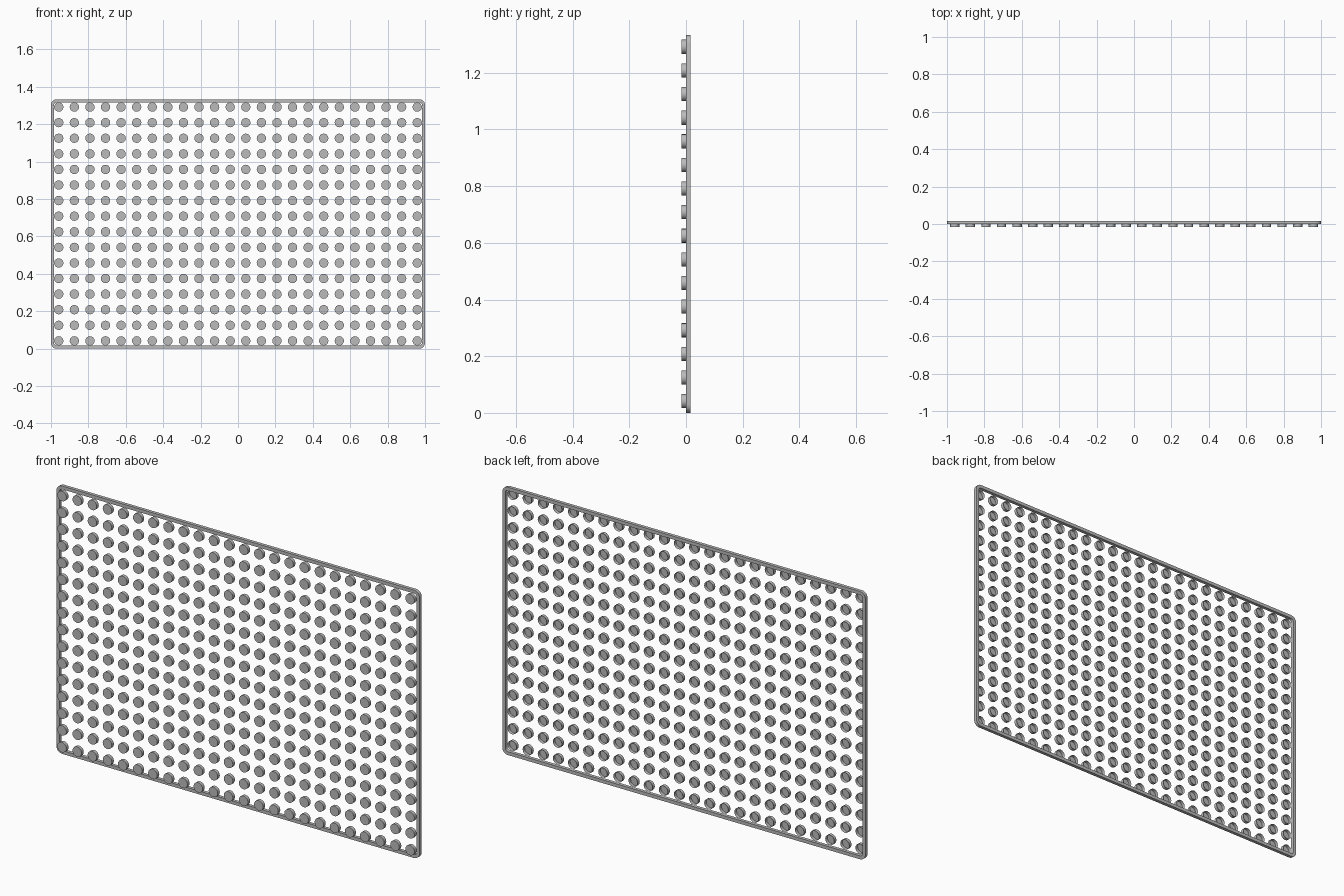
import bpy, bmesh
from math import sin, cos, pi

default = bpy.data.objects.get("Cube")
if default:
    bpy.data.objects.remove(default, do_unlink=True)

COLUMNS, ROWS = 24, 16
PITCH = 2 / COLUMNS
HEIGHT = PITCH * ROWS
DEPTH = PITCH / 5          # same for the rim depth, rim width and stud height
STUD_RADIUS = PITCH * 0.3
CORNER = 0.03

grey = bpy.data.materials.new("plain grey")
grey.use_nodes = True
colour = (0.5, 0.5, 0.5, 1)
grey.diffuse_color = colour
grey.node_tree.nodes["Principled BSDF"].inputs["Base Color"].default_value = colour


def add_object(name, bm):
    mesh = bpy.data.meshes.new(name)
    bm.to_mesh(mesh)
    bm.free()
    mesh.materials.append(grey)
    obj = bpy.data.objects.new(name, mesh)
    bpy.context.collection.objects.link(obj)
    return obj


def smooth(obj):
    bpy.ops.object.select_all(action="DESELECT")
    obj.select_set(True)
    bpy.context.view_layer.objects.active = obj
    bpy.ops.object.shade_smooth_by_angle(angle=pi / 6)


def rounded_loop(bm, inset, y, steps=4):
    """Rounded rectangle of vertices in the upright plane at depth y."""
    radius = CORNER - inset
    verts = []
    for quarter, (sx, sz) in enumerate([(1, 1), (-1, 1), (-1, -1), (1, -1)]):
        for i in range(steps + 1):
            a = (quarter + i / steps) * pi / 2
            x = sx * (1 - CORNER) + radius * cos(a)
            z = HEIGHT / 2 + sz * (HEIGHT / 2 - CORNER) + radius * sin(a)
            verts.append(bm.verts.new((x, y, z)))
    return verts


# Rim: rectangular section swept round the rounded outline
bm = bmesh.new()
section = [(0, 0), (0, DEPTH), (DEPTH, DEPTH), (DEPTH, 0)]
loops = [rounded_loop(bm, inset, y) for inset, y in section]
for a, b in zip(loops, loops[1:] + loops[:1]):
    for i in range(len(a)):
        j = (i + 1) % len(a)
        bm.faces.new((a[i], a[j], b[j], b[i]))
bmesh.ops.recalc_face_normals(bm, faces=bm.faces)
smooth(add_object("rim", bm))

# Studs: capped tubes open at the back, repeated over the grid
bm = bmesh.new()
bmesh.ops.create_cone(bm, cap_ends=True, segments=16, radius1=STUD_RADIUS,
                      radius2=STUD_RADIUS, depth=DEPTH)
for v in bm.verts:
    x, y, z = v.co
    v.co = (x, -z - DEPTH / 2, y)
bm.normal_update()
back = [f for f in bm.faces if f.normal.y > 0.9]
bmesh.ops.delete(bm, geom=back, context="FACES_ONLY")
studs = add_object("studs", bm)
studs.location = (-1 + PITCH / 2, 0, PITCH / 2)
for axis, count in ((0, COLUMNS), (2, ROWS)):
    array = studs.modifiers.new("grid", "ARRAY")
    array.count = count
    array.use_relative_offset = False
    array.use_constant_offset = True
    offset = [0, 0, 0]
    offset[axis] = PITCH
    array.constant_offset_displace = offset
smooth(studs)
